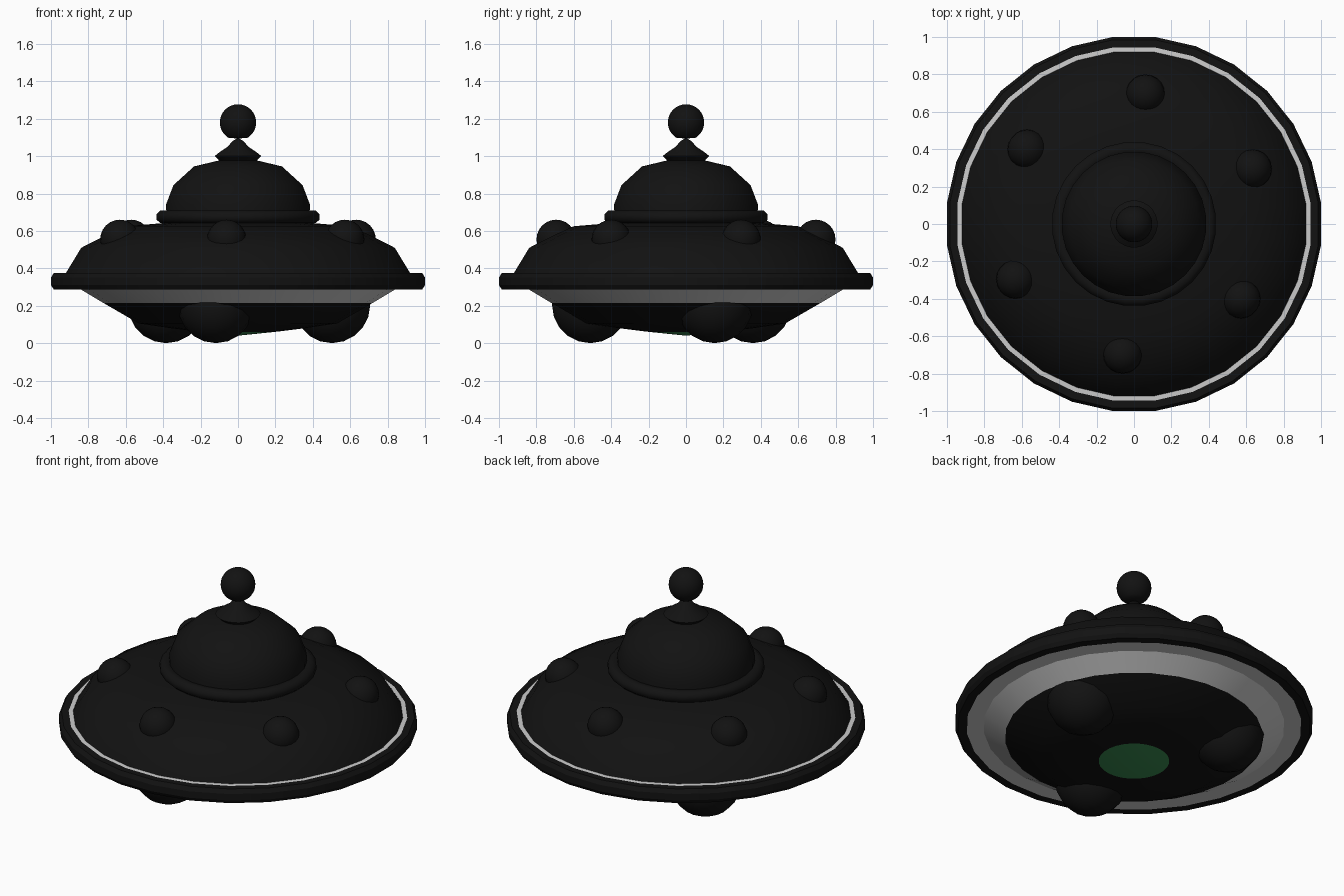
import bpy, bmesh
from math import sin, cos, pi, radians

if "Cube" in bpy.data.objects:
    bpy.data.objects.remove(bpy.data.objects["Cube"])

SIDES = 28


def material(name, rgb):
    m = bpy.data.materials.new(name)
    m.diffuse_color = (*rgb, 1)
    m.use_nodes = True
    m.node_tree.nodes["Principled BSDF"].inputs["Base Color"].default_value = m.diffuse_color
    return m


BLACK = material("black_hull", (0.006, 0.006, 0.006))
GREEN = material("green_light", (0.04, 0.25, 0.08))


def finish(ob, mat, angle):
    if mat:
        ob.data.materials.append(mat)
    bpy.ops.object.select_all(action='DESELECT')
    ob.select_set(True)
    bpy.context.view_layer.objects.active = ob
    bpy.ops.object.shade_smooth_by_angle(angle=radians(angle))
    return ob


def lathe(name, profile, mat=None, sides=SIDES, closed=False, angle=30):
    """Revolve (radius, z) points, listed bottom to top, round the z axis."""
    bm = bmesh.new()
    k = 1 / cos(pi / sides)
    rings = []
    for r, z in profile:
        if r == 0:
            rings.append([bm.verts.new((0, 0, z))] * sides)
        else:
            rings.append([bm.verts.new((r * k * cos((i + .5) * 2 * pi / sides),
                                        r * k * sin((i + .5) * 2 * pi / sides), z))
                          for i in range(sides)])
    pairs = list(zip(rings, rings[1:]))
    if closed:
        pairs.append((rings[-1], rings[0]))
    for a, b in pairs:
        for i in range(sides):
            j = (i + 1) % sides
            quad = list(dict.fromkeys((a[i], a[j], b[j], b[i])))
            bm.faces.new(quad)
    me = bpy.data.meshes.new(name)
    bm.to_mesh(me)
    bm.free()
    ob = bpy.data.objects.new(name, me)
    bpy.context.collection.objects.link(ob)
    return finish(ob, mat, angle)


def ball(name, loc, radius, segments=16, rings=10):
    bpy.ops.mesh.primitive_uv_sphere_add(segments=segments, ring_count=rings,
                                         radius=radius, location=loc)
    ob = bpy.context.object
    ob.name = name
    return finish(ob, BLACK, 60)


# Underside: green light, dark belly, pale sloping band
lathe("belly_light", [(0, .04), (.197, .06)], GREEN)
lathe("belly", [(.197, .06), (.36, .08), (.53, .105), (.72, .215)], BLACK)
lathe("pale_band", [(.72, .215), (.84, .287), (.935, .287)])

# Rim and the thin pale line on top of it
lathe("rim", [(.935, .287), (.985, .287), (1, .31), (1, .35), (.985, .375), (.945, .375)], BLACK)
lathe("rim_line", [(.945, .375), (.92, .376)])

# Upper hull
lathe("upper_hull", [(.92, .375), (.838, .51), (.70, .58), (.60, .625), (.36, .645)],
      BLACK, angle=40)

# Collar round the dome
lathe("dome_collar", [(.40 + .04 * cos(a * pi / 4 + pi / 8), .675 + .036 * sin(a * pi / 4 + pi / 8))
                      for a in range(8)], BLACK, closed=True, angle=60)

# Dome, finial cap and antenna ball
lathe("dome", [(.38, .64), (.385, .74), (.345, .845), (.235, .945), (.10, .977), (0, .985)],
      BLACK, angle=50)
lathe("finial", [(.095, .972), (.125, 1.0), (.10, 1.02), (.055, 1.05), (.03, 1.08), (0, 1.097)],
      BLACK, sides=24, angle=50)
lathe("antenna_ball", [(0, 1.095)] + [(.097 * sin(radians(t)), 1.18 - .097 * cos(radians(t)))
                                      for t in range(30, 180, 10)] + [(0, 1.277)],
      BLACK, sides=32, angle=40)

# Six bumps on the upper hull
for i in range(6):
    a = radians(85 + 60 * i)
    ball(f"hull_bump_{i + 1}", (.697 * cos(a), .697 * sin(a), .555), .105, 20, 12)

# Three landing pods
for i in range(3):
    a = radians(17 + 120 * i)
    ball(f"landing_pod_{i + 1}", (.525 * cos(a), .525 * sin(a), .205), .205)
